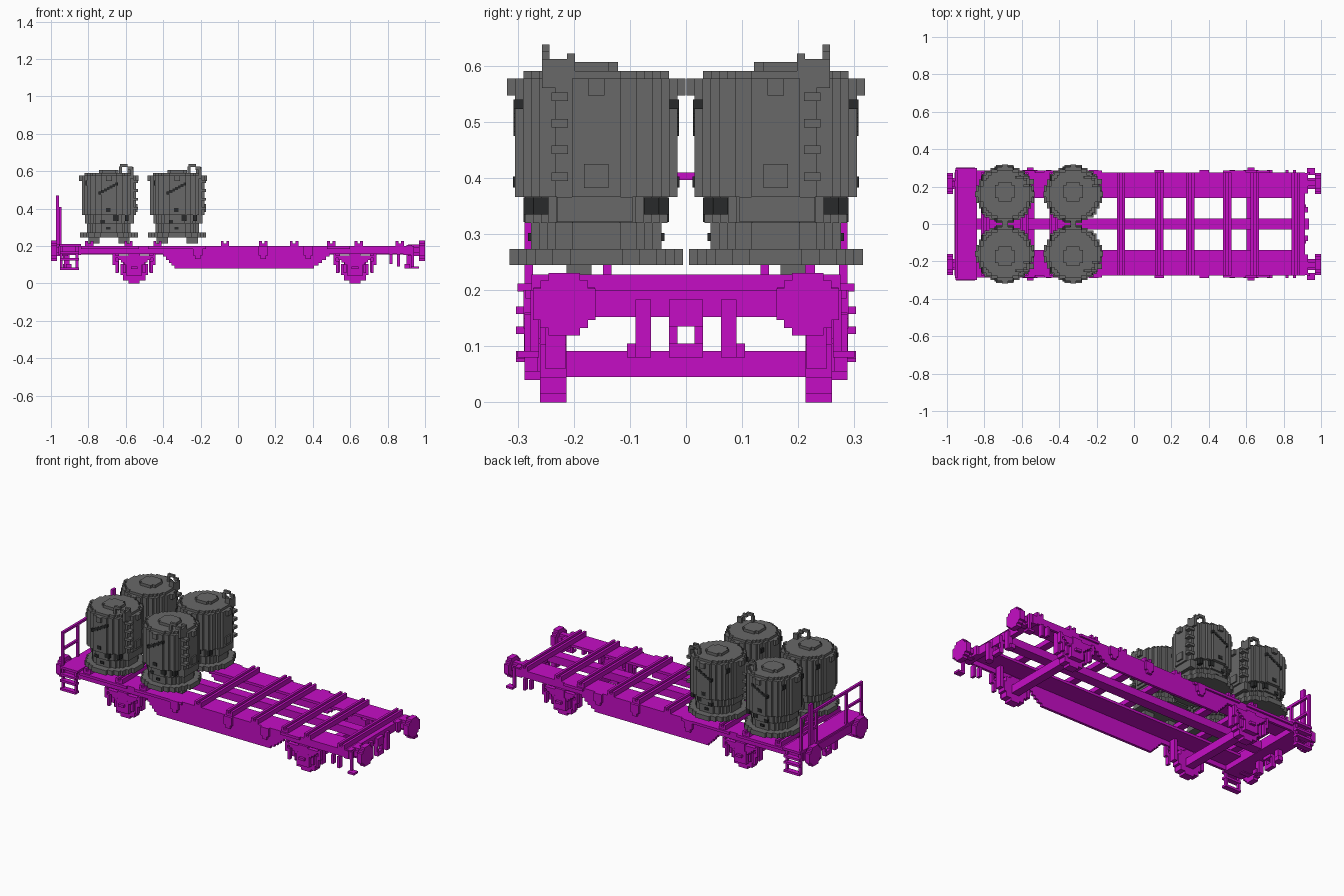
import bpy, bmesh, math
from mathutils import Vector

if "Cube" in bpy.data.objects:
    bpy.data.objects.remove(bpy.data.objects["Cube"])

V = 0.0149  # block size used for the stepped shapes


def material(name, rgb):
    m = bpy.data.materials.new(name)
    m.use_nodes = True
    col = (*rgb, 1.0)
    m.diffuse_color = col
    m.node_tree.nodes["Principled BSDF"].inputs["Base Color"].default_value = col
    return m


MAGENTA = material("magenta", (0.56, 0.004, 0.56))
GREY = material("grey", (0.14, 0.14, 0.14))
BLACK = material("near_black", (0.022, 0.023, 0.024))


class Part:
    """Collects boxes, stepped discs and plates into one object."""

    def __init__(self, name, mat):
        self.name, self.mat, self.bm = name, mat, bmesh.new()

    def box(self, x0, x1, y0, y1, z0, z1):
        r = bmesh.ops.create_cube(self.bm, size=1.0)
        for v in r["verts"]:
            v.co = Vector(((x0 + x1) / 2 + v.co.x * (x1 - x0),
                           (y0 + y1) / 2 + v.co.y * (y1 - y0),
                           (z0 + z1) / 2 + v.co.z * (z1 - z0)))
        return self

    def box_m(self, x0, x1, y0, y1, z0, z1):
        """Box and its twin across y = 0."""
        self.box(x0, x1, y0, y1, z0, z1)
        return self.box(x0, x1, -y1, -y0, z0, z1)

    def prism(self, pts, axis, a, b):
        """Extrude a 2D outline along an axis from a to b."""
        place = {"x": lambda p, t: (t, p[0], p[1]),
                 "y": lambda p, t: (p[0], t, p[1]),
                 "z": lambda p, t: (p[0], p[1], t)}[axis]
        lo = [self.bm.verts.new(place(p, a)) for p in pts]
        hi = [self.bm.verts.new(place(p, b)) for p in pts]
        self.bm.faces.new(lo)
        self.bm.faces.new(hi)
        for i in range(len(pts)):
            j = (i + 1) % len(pts)
            self.bm.faces.new((lo[i], lo[j], hi[j], hi[i]))
        return self

    def disc(self, c, r, axis, a, b):
        """Stair-stepped round disc."""
        n = round(r / V)
        w = r / n
        q = []
        for i in range(n):
            xc = (i + 0.5) * w
            h = max(1, round(math.sqrt(r * r - xc * xc) / w)) * w
            q += [(i * w, h), ((i + 1) * w, h)]
        ring = q + [(x, -y) for x, y in reversed(q)] \
            + [(-x, -y) for x, y in q] + [(-x, y) for x, y in reversed(q)]
        pts = []
        for p in ring:
            if not pts or math.dist(p, pts[-1]) > 1e-6:
                pts.append(p)
        if math.dist(pts[0], pts[-1]) < 1e-6:
            pts.pop()
        return self.prism([(c[0] + x, c[1] + y) for x, y in pts], axis, a, b)

    def done(self):
        bmesh.ops.recalc_face_normals(self.bm, faces=self.bm.faces[:])
        me = bpy.data.meshes.new(self.name)
        self.bm.to_mesh(me)
        self.bm.free()
        me.materials.append(self.mat)
        ob = bpy.data.objects.new(self.name, me)
        bpy.context.collection.objects.link(ob)
        return ob


# Deck: wide side flanges, centre sill and end beams
deck = Part("deck_frame", MAGENTA)
deck.box_m(-0.95, 0.91, 0.14, 0.275, 0.185, 0.2)
deck.box(-0.95, 0.91, -0.03, 0.03, 0.155, 0.2)
for x0, x1 in ((-0.96, -0.84), (0.885, 0.915)):
    deck.box(x0, x1, -0.275, 0.275, 0.152, 0.2)
deck.done()

# Thin side webs with a stepped fish-belly
web = Part("side_girders", MAGENTA)
left = [(-0.95, 0.158), (-0.40, 0.158), (-0.40, 0.143), (-0.385, 0.143), (-0.385, 0.125),
        (-0.37, 0.125), (-0.37, 0.11), (-0.355, 0.11), (-0.355, 0.095), (-0.34, 0.095), (-0.34, 0.08)]
right = [(0.405, 0.08), (0.405, 0.095), (0.43, 0.095), (0.43, 0.11), (0.45, 0.11), (0.45, 0.125),
         (0.47, 0.125), (0.47, 0.143), (0.49, 0.143), (0.49, 0.158), (0.91, 0.158)]
for y0, y1 in ((0.26, 0.275), (-0.275, -0.26)):
    web.prism(left + right + [(0.91, 0.2), (-0.95, 0.2)], "y", y0, y1)
web.done()

# Channel-shaped cross bars on the deck
bars = Part("cross_bars", MAGENTA)
for x in (-0.795, -0.585, -0.43, -0.07, 0.135, 0.30, 0.498, 0.645, 0.865):
    bars.box(x - 0.022, x + 0.022, -0.275, 0.275, 0.2, 0.213)
    for s in (-1, 1):
        bars.box(x + s * 0.0148 - 0.0074, x + s * 0.0148 + 0.0074, -0.275, 0.275, 0.2, 0.228)
bars.done()

# Brackets on the outside of the girders
brk = Part("side_brackets", MAGENTA)
for x in (-0.215, 0.135, 0.375):
    brk.box_m(x - 0.026, x + 0.026, 0.275, 0.29, 0.15, 0.2)
    brk.box_m(x - 0.015, x + 0.015, 0.275, 0.29, 0.132, 0.15)
for x0, x1 in ((-0.84, -0.53), (-0.48, -0.17), (0.475, 0.60)):
    brk.box_m(x0, x1, 0.275, 0.286, 0.185, 0.2)
brk.done()

# Wheel sets: wheels, axle, axle boxes, stepped springs and hangers
for cx, tag in ((-0.555, "right"), (0.625, "left")):
    wheels = Part(tag + "_wheel_set", MAGENTA)
    for y0, y1 in ((0.213, 0.26), (-0.26, -0.213)):
        wheels.disc((cx, 0.074), 0.074, "y", y0, y1)
    wheels.box(cx - 0.024, cx + 0.024, -0.285, 0.285, 0.045, 0.092)
    wheels.done()
    susp = Part(tag + "_suspension", MAGENTA)
    susp.box_m(cx - 0.04, cx + 0.04, 0.255, 0.288, 0.04, 0.115)
    susp.box_m(cx - 0.018, cx + 0.018, 0.285, 0.303, 0.078, 0.092)
    susp.box_m(cx - 0.03, cx + 0.03, 0.26, 0.288, 0.1, 0.16)
    for i in range(4):
        w = 0.055 + 0.016 * i
        susp.box_m(cx - w, cx + w, 0.262, 0.286, 0.1 + 0.0125 * i, 0.1125 + 0.0125 * i)
    for s in (-1, 1):
        def span(a, b):
            return sorted((cx + s * a, cx + s * b))
        susp.box_m(*span(0.085, 0.1), 0.265, 0.288, 0.055, 0.12)
        susp.box_m(*span(0.1, 0.115), 0.265, 0.288, 0.1, 0.16)
        susp.box_m(*span(0.045, 0.06), 0.255, 0.275, 0.055, 0.105)
        susp.box_m(*span(0.08, 0.1), 0.215, 0.25, 0.06, 0.19)  # brake shoes
    susp.done()

# Buffers, couplers and hoses at both ends
ends = Part("buffers_and_couplers", MAGENTA)
for s in (-1, 1):
    def ex(a, b):
        return sorted((s * a, s * b))
    for y in (-0.217, 0.217):
        ends.disc((y, 0.175), 0.056, "x", *ex(0.968, 1.0))
        ends.disc((y, 0.178), 0.03, "x", *ex(0.91, 0.968))
        ends.box(*ex(0.90, 0.93), y - 0.055, y + 0.055, 0.152, 0.205)
    ends.box(*ex(0.90, 0.935), -0.03, 0.03, 0.135, 0.183)
    ends.box(*ex(0.91, 0.935), -0.03, 0.03, 0.08, 0.105)
    ends.box_m(*ex(0.91, 0.93), 0.015, 0.03, 0.08, 0.15)
    ends.box_m(*ex(0.90, 0.93), 0.062, 0.09, 0.08, 0.183)
    ends.box_m(*ex(0.89, 0.92), 0.075, 0.105, 0.08, 0.105)
ends.done()

# Corner steps at the open end
step = Part("corner_steps", MAGENTA)
step.box_m(0.925, 0.94, 0.262, 0.277, 0.08, 0.2)
step.box_m(0.925, 0.968, 0.262, 0.30, 0.08, 0.092)
step.box_m(0.81, 0.825, 0.262, 0.288, 0.105, 0.158)
step.box_m(0.85, 0.865, 0.262, 0.288, 0.09, 0.158)
step.done()

# End platform with ladders and railing
plat = Part("end_platform", MAGENTA)
plat.box(-0.955, -0.84, -0.3, 0.3, 0.198, 0.212)
plat.done()
lad = Part("platform_ladders", MAGENTA)
for x in (-0.945, -0.86):
    lad.box_m(x - 0.0075, x + 0.0075, 0.275, 0.289, 0.075, 0.2)
for z in (0.072, 0.122, 0.158):
    lad.box_m(-0.953, -0.85, 0.272, 0.303, z, z + 0.013)
lad.done()
rail = Part("platform_railing", MAGENTA)
for y in (-0.28, -0.14, 0.14, 0.28):
    rail.box(-0.957, -0.943, y - 0.0075, y + 0.0075, 0.2, 0.41)
rail.box(-0.957, -0.943, -0.28, 0.28, 0.396, 0.41)
rail.box_m(-0.957, -0.943, 0.14, 0.28, 0.3, 0.313)
rail.box(-0.972, -0.957, 0.2, 0.23, 0.2, 0.47)  # brake column
rail.done()

# Four round tanks with their fittings
for cx, row in ((-0.69, "rear"), (-0.325, "middle")):
    for s, side in ((-1, "front"), (1, "back")):
        cy = 0.16 * s
        name = f"{row}_{side}_tank"
        body = Part(name + "_body", GREY)
        tiers = ((0.155, 0.245, 0.273), (0.116, 0.27, 0.322), (0.127, 0.32, 0.368),
                 (0.145, 0.366, 0.577), (0.130, 0.577, 0.591))
        for r, z0, z1 in tiers:
            body.disc((cx, cy), r, "z", z0, z1)
        body.disc((cx, cy + 0.013 * s), 0.052, "z", 0.59, 0.607)
        body.done()

        fit = Part(name + "_fittings", GREY)

        def put(part, dx0, dx1, dy0, dy1, z0, z1):
            """Box offset from the tank centre, dy measured outwards."""
            ya, yb = sorted((cy + s * dy0, cy + s * dy1))
            part.box(cx + dx0, cx + dx1, ya, yb, z0, z1)

        for d in (-0.08, 0.08):                     # feet
            put(fit, d - 0.03, d + 0.03, 0.008, 0.053, 0.213, 0.247)
        for d in (-1, 1):                           # lifting lugs
            put(fit, -0.015, 0.015, *sorted((d * 0.14, d * 0.159)), 0.547, 0.577)
            put(fit, *sorted((d * 0.14, d * 0.159)), -0.015, 0.015, 0.547, 0.577)
        for i in range(4):                          # ladder rungs
            z = 0.395 + 0.0475 * i
            put(fit, 0.115, 0.155, 0.05, 0.08, z, z + 0.015)
        put(fit, 0.1, 0.135, -0.065, 0.07, 0.322, 0.366)   # lower panel
        put(fit, 0.13, 0.153, -0.022, 0.022, 0.382, 0.425)  # control box
        # bent pipe over the lid edge
        put(fit, 0.055, 0.07, 0.083, 0.097, 0.585, 0.625)
        put(fit, 0.06, 0.1, 0.083, 0.097, 0.623, 0.638)
        put(fit, 0.098, 0.125, 0.083, 0.097, 0.608, 0.625)
        put(fit, 0.115, 0.13, 0.04, 0.097, 0.56, 0.612)
        put(fit, 0.1, 0.13, 0.038, 0.052, 0.59, 0.622)
        fit.done()

        trim = Part(name + "_dark_details", BLACK)
        for d in (-1, 1):
            def dark(x0, x1, ya, yb, z0, z1):
                put(trim, x0, x1, *sorted((d * ya, d * yb)), z0, z1)
            for i in range(7):                      # slanted handle
                x = -0.056 + 0.0148 * i
                dark(x, x + 0.0148, 0.125, 0.1475, 0.475 + 0.008 * i, 0.492 + 0.008 * i)
            dark(-0.017, 0.008, 0.13, 0.148, 0.383, 0.403)
            dark(0.022, 0.05, 0.098, 0.13, 0.335, 0.365)
            dark(-0.045, -0.022, 0.098, 0.13, 0.322, 0.34)
            dark(-0.015, 0.008, 0.1, 0.122, 0.288, 0.302)
            dark(-0.125, -0.098, 0.07, 0.1, 0.525, 0.55)
            dark(0.085, 0.105, 0.085, 0.112, 0.335, 0.365)
        trim.done()
